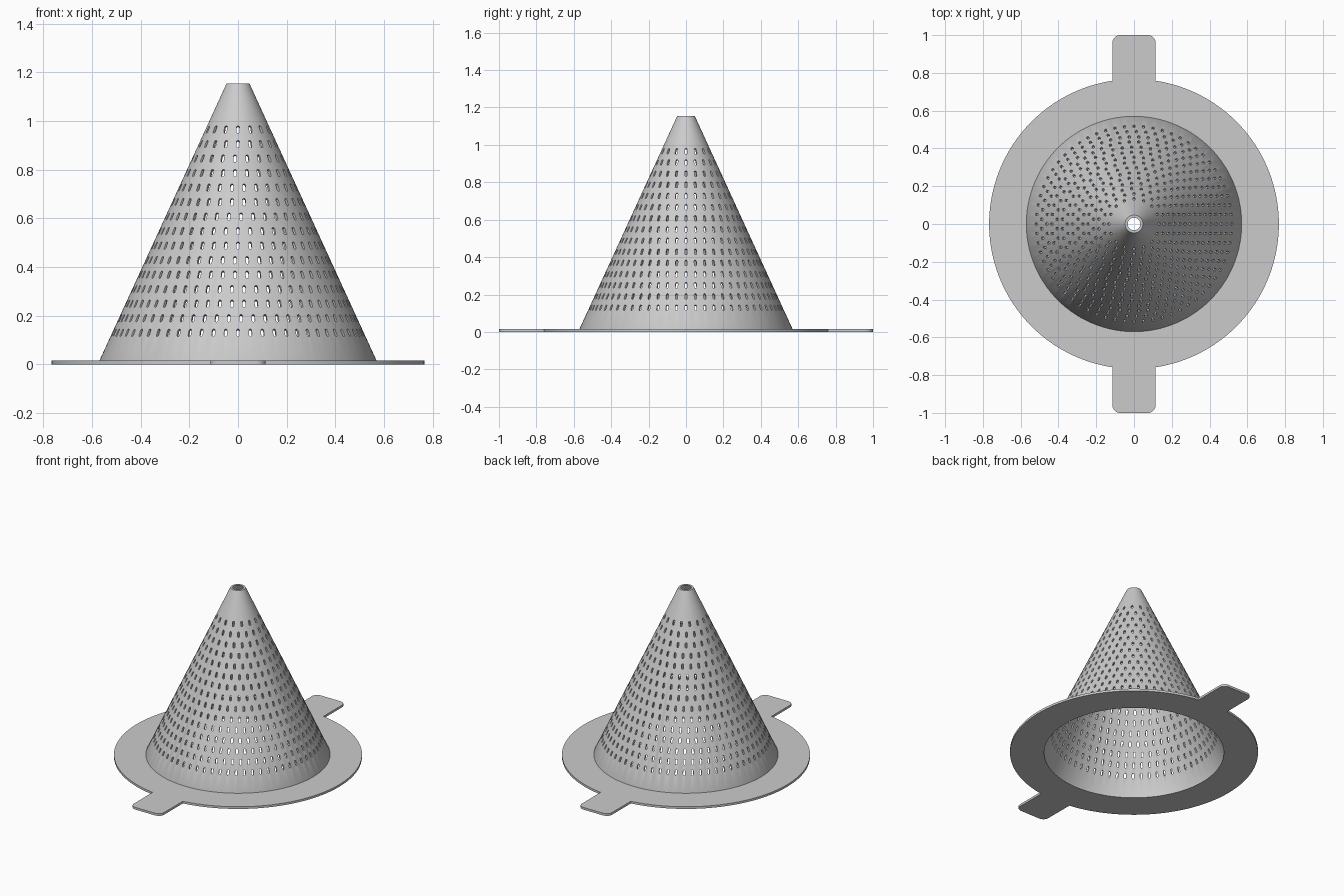
import bpy, bmesh, math
from mathutils import Matrix, Vector

cube = bpy.data.objects.get("Cube")
if cube:
    bpy.data.objects.remove(cube)

PLATE = 0.015                  # rim plate thickness
R_BASE, R_TIP, TOP = 0.57, 0.047, 1.155
WALL = 0.014
RIM, TAB_X, TAB_Y, TAB_R = 0.767, 0.114, 1.0, 0.04
SLOPE = (R_BASE - R_TIP) / (TOP - PLATE)

steel = bpy.data.materials.new("brushed grey")
steel.use_nodes = True
grey = (0.6, 0.6, 0.6, 1)
steel.diffuse_color = grey
steel.node_tree.nodes["Principled BSDF"].inputs["Base Color"].default_value = grey


def mesh_object(name, bm):
    bmesh.ops.recalc_face_normals(bm, faces=bm.faces)
    mesh = bpy.data.meshes.new(name)
    bm.to_mesh(mesh)
    bm.free()
    obj = bpy.data.objects.new(name, mesh)
    bpy.context.collection.objects.link(obj)
    return obj


def activate(obj):
    bpy.ops.object.select_all(action='DESELECT')
    obj.select_set(True)
    bpy.context.view_layer.objects.active = obj


def finish(obj):
    obj.data.materials.clear()
    obj.data.materials.append(steel)
    activate(obj)
    bpy.ops.object.shade_smooth_by_angle(angle=math.radians(30))


def arc(cx, cy, r, start, end, steps):
    return [(cx + r * math.cos(start + (end - start) * i / steps),
             cy + r * math.sin(start + (end - start) * i / steps)) for i in range(steps + 1)]


# Cone wall: closed ring profile revolved around z
def revolve(profile, segments):
    bm = bmesh.new()
    rings = [[bm.verts.new((r * math.cos(math.tau * i / segments),
                            r * math.sin(math.tau * i / segments), z))
              for i in range(segments)] for r, z in profile]
    for a, b in zip(rings, rings[1:] + rings[:1]):
        for i in range(segments):
            j = (i + 1) % segments
            bm.faces.new((a[i], a[j], b[j], b[i]))
    return bm


cone = mesh_object("strainer_cone", revolve(
    [(R_BASE, 0), (R_BASE, PLATE), (R_TIP, TOP), (R_TIP - WALL, TOP),
     (R_BASE - WALL, PLATE), (R_BASE - WALL, 0)], 180))

# Slot cutters: rounded prisms standing square to the cone wall
HALF_W, HALF_L, DEPTH = 0.006, 0.017, 0.03
outline = (arc(0, HALF_L - HALF_W, HALF_W, 0, math.pi, 4)
           + arc(0, HALF_W - HALF_L, HALF_W, math.pi, math.tau, 4))
bm = bmesh.new()
for row in range(15):
    z = 0.13 + 0.0597 * row
    r = R_BASE - SLOPE * (z - PLATE)
    count = int(math.tau * r / 0.05)
    for k in range(count):
        turn = Matrix.Rotation(math.tau * k / count, 3, 'Z')
        normal = turn @ Vector((1, 0, SLOPE)).normalized()
        along = turn @ Vector((-SLOPE, 0, 1)).normalized()
        side = turn @ Vector((0, 1, 0))
        centre = turn @ Vector((r, 0, z))
        inner, outer = [[bm.verts.new(centre + side * u + along * v + normal * d)
                         for u, v in outline] for d in (-DEPTH, DEPTH)]
        bm.faces.new(inner)
        bm.faces.new(outer)
        for i in range(len(outline)):
            j = (i + 1) % len(outline)
            bm.faces.new((inner[i], inner[j], outer[j], outer[i]))
cutter = mesh_object("slot_cutter", bm)
cutter.hide_render = True

cut = cone.modifiers.new("slots", 'BOOLEAN')
cut.operation = 'DIFFERENCE'
cut.solver = 'MANIFOLD'
cut.object = cutter
activate(cone)
bpy.ops.object.modifier_apply(modifier=cut.name)
bpy.data.objects.remove(cutter)
finish(cone)

# Rim plate: round flange with two rounded tabs and a central opening
join = math.acos(TAB_X / RIM)
half = arc(0, 0, RIM, -join, join, 72)
half += arc(TAB_X - TAB_R, TAB_Y - TAB_R, TAB_R, 0, math.pi / 2, 8)
half += arc(TAB_R - TAB_X, TAB_Y - TAB_R, TAB_R, math.pi / 2, math.pi, 8)
border = half + [(-x, -y) for x, y in half]
opening = arc(0, 0, R_BASE, 0, math.tau, 180)[:-1]

curve = bpy.data.curves.new("rim_plate", 'CURVE')
curve.dimensions = '2D'
curve.fill_mode = 'BOTH'
curve.extrude = PLATE / 2
for points in (border, opening):
    spline = curve.splines.new('POLY')
    spline.points.add(len(points) - 1)
    spline.use_cyclic_u = True
    for p, (x, y) in zip(spline.points, points):
        p.co = (x, y, 0, 1)
plate = bpy.data.objects.new("rim_plate", curve)
plate.location.z = PLATE / 2
bpy.context.collection.objects.link(plate)
activate(plate)
bpy.ops.object.convert(target='MESH')
plate = bpy.context.view_layer.objects.active
bm = bmesh.new()
bm.from_mesh(plate.data)
bmesh.ops.remove_doubles(bm, verts=bm.verts, dist=1e-5)
bmesh.ops.recalc_face_normals(bm, faces=bm.faces)
bm.to_mesh(plate.data)
bm.free()
finish(plate)
